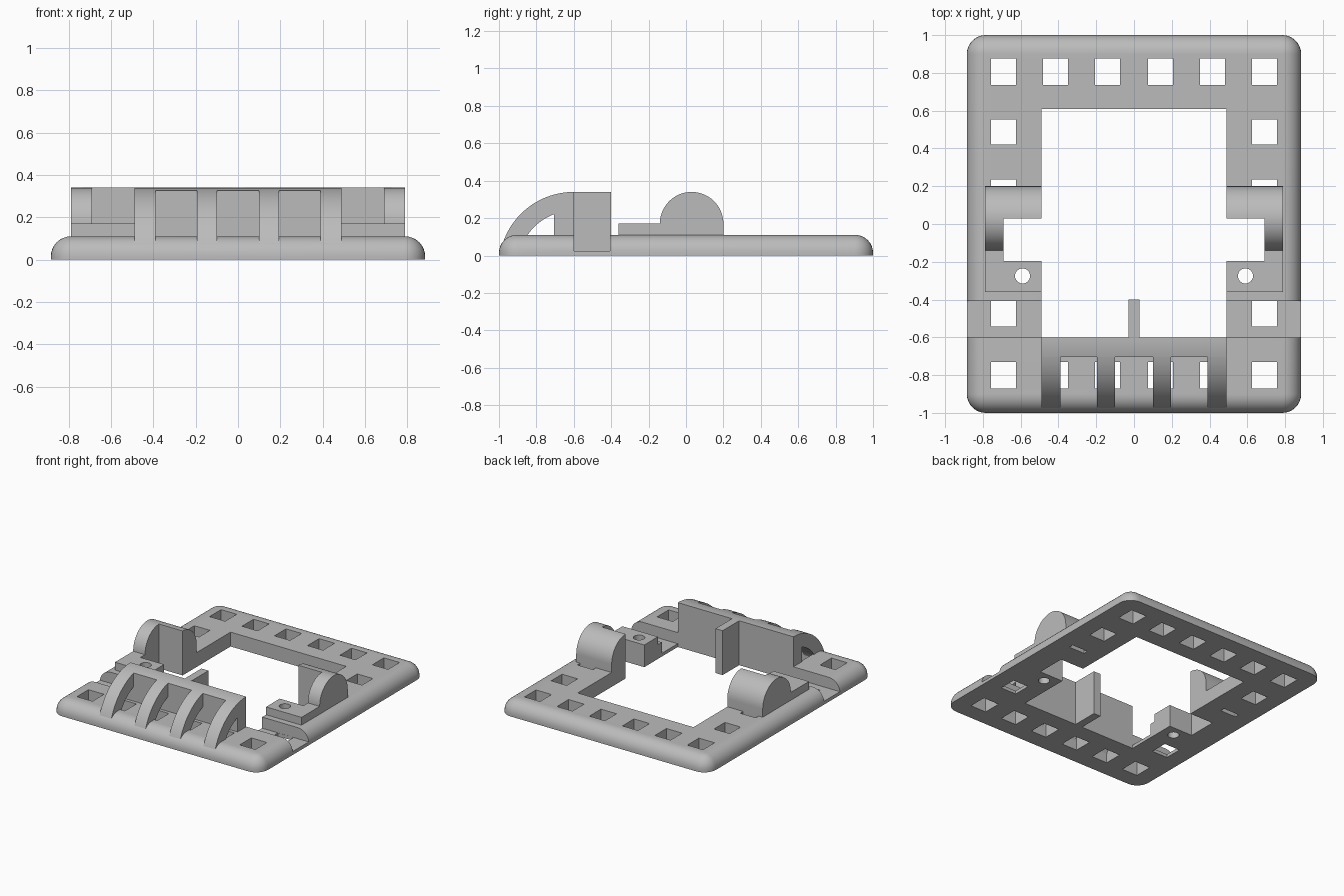
import bpy, bmesh, math
from mathutils import Vector

cube = bpy.data.objects.get("Cube")
if cube:
    bpy.data.objects.remove(cube, do_unlink=True)

grey = bpy.data.materials.new("light grey")
grey.use_nodes = True
COLOUR = (0.5, 0.5, 0.5, 1)
grey.diffuse_color = COLOUR
grey.node_tree.nodes["Principled BSDF"].inputs["Base Color"].default_value = COLOUR

HALF_X, THICK = 0.885, 0.11
OPEN_X, LUG_X = 0.49, 0.79


def make(name, bm):
    bmesh.ops.recalc_face_normals(bm, faces=bm.faces)
    mesh = bpy.data.meshes.new(name)
    bm.to_mesh(mesh)
    bm.free()
    mesh.materials.append(grey)
    ob = bpy.data.objects.new(name, mesh)
    bpy.context.collection.objects.link(ob)
    return ob


def add_box(bm, x0, x1, y0, y1, z0, z1):
    verts = bmesh.ops.create_cube(bm, size=1)["verts"]
    for v in verts:
        v.co = Vector(((x0 + x1) / 2 + v.co.x * (x1 - x0),
                       (y0 + y1) / 2 + v.co.y * (y1 - y0),
                       (z0 + z1) / 2 + v.co.z * (z1 - z0)))


def add_prism(bm, profile, x0, x1):
    """Extrude a (y, z) outline along x."""
    face = bm.faces.new([bm.verts.new((x0, y, z)) for y, z in profile])
    ext = bmesh.ops.extrude_face_region(bm, geom=[face])["geom"]
    bmesh.ops.translate(bm, vec=(x1 - x0, 0, 0),
                        verts=[g for g in ext if isinstance(g, bmesh.types.BMVert)])


def arc(cy, cz, r, a0, a1, n=20):
    return [(cy + r * math.cos(a0 + (a1 - a0) * i / n),
             cz + r * math.sin(a0 + (a1 - a0) * i / n)) for i in range(n + 1)]


def cut(ob, cutter):
    """Subtract a cutter and keep the plain result."""
    mod = ob.modifiers.new("cut", "BOOLEAN")
    mod.operation, mod.solver, mod.object = "DIFFERENCE", "EXACT", cutter
    dg = bpy.context.evaluated_depsgraph_get()
    mesh = bpy.data.meshes.new_from_object(ob.evaluated_get(dg))
    ob.modifiers.clear()
    ob.data = mesh
    bpy.data.objects.remove(cutter, do_unlink=True)


def smooth(ob):
    bpy.ops.object.select_all(action="DESELECT")
    ob.select_set(True)
    bpy.context.view_layer.objects.active = ob
    bpy.ops.object.shade_smooth_by_angle(angle=math.radians(30))


def lug_cutter(side):
    """Notch and pin hole shared by the frame and the lug."""
    bm = bmesh.new()
    add_box(bm, *sorted((side * 0.3, side * 0.69)), -0.195, 0.03, -0.2, 0.6)
    hole = bmesh.ops.create_cone(bm, cap_ends=True, segments=32,
                                 radius1=0.04, radius2=0.04, depth=1)["verts"]
    bmesh.ops.translate(bm, vec=(side * 0.59, -0.275, 0), verts=hole)
    cutter = make("lug_cutter", bm)
    cutter.hide_render = True
    return cutter


# Base frame: stacked rounded rectangles with a rounded upper edge
R, CORNER = 0.095, 0.1
levels = [(0, 0)] + [(R - R * math.cos(a), THICK - R + R * math.sin(a))
                     for a in (math.pi / 2 * i / 8 for i in range(9))]
bm = bmesh.new()
rings = []
for inset, z in levels:
    r = CORNER - inset
    ring = []
    for q, (sx, sy) in enumerate([(1, 1), (-1, 1), (-1, -1), (1, -1)]):
        for i in range(9):
            a = math.pi / 2 * (q + i / 8)
            ring.append(bm.verts.new((sx * (HALF_X - CORNER) + r * math.cos(a),
                                      sy * (1 - CORNER) + r * math.sin(a), z)))
    rings.append(ring)
count = len(rings[0])
for low, high in zip(rings, rings[1:]):
    for i in range(count):
        j = (i + 1) % count
        bm.faces.new((low[i], low[j], high[j], high[i]))
bm.faces.new(rings[0])
bm.faces.new(rings[-1])
frame = make("base_frame", bm)

# Central opening
bm = bmesh.new()
add_box(bm, -OPEN_X, OPEN_X, -0.6, 0.61, -0.2, 0.4)
cut(frame, make("opening_cutter", bm))

# Cross grooves beside the wall
bm = bmesh.new()
for s in (-1, 1):
    add_box(bm, *sorted((s * 0.4, s * 1.2)), -0.6, -0.407, 0.025, 0.4)
cut(frame, make("groove_cutter", bm))

# Square holes all round
bm = bmesh.new()
W = 0.066
for x in (0.14, 0.415, 0.69):
    for s in (-1, 1):
        for y in (-0.8, 0.805):
            add_box(bm, s * x - W, s * x + W, y - 0.07, y + 0.07, -0.2, 0.4)
for s in (-1, 1):
    for y0, y1 in ((0.42, 0.552), (0.199, 0.235), (-0.543, -0.408)):
        add_box(bm, s * 0.69 - W, s * 0.69 + W, y0, y1, -0.2, 0.4)
cut(frame, make("hole_cutter", bm))
for s in (-1, 1):
    cut(frame, lug_cutter(s))
smooth(frame)

# Hinge lugs: round knuckle with a low pad in front
outline = [(-0.36, 0.09), (0.2, 0.09)] + arc(0.03, 0.17, 0.17, 0, math.pi, 32) + [(-0.36, 0.17)]
for s, side in ((1, "left"), (-1, "right")):
    bm = bmesh.new()
    add_prism(bm, outline, s * OPEN_X, s * LUG_X)
    lug = make(side + "_hinge_lug", bm)
    cut(lug, lug_cutter(s))
    smooth(lug)

# Curved guard: ribs and rear wall share one arc centre
CY, CZ, R_OUT, R_IN, WALL_Y = -0.6, -0.06, 0.4, 0.3, -0.705


def angle_at_y(r):
    return math.acos((WALL_Y - CY) / r)


def angle_at_z(r, z):
    return math.pi - math.asin((z - CZ) / r)


rib = (arc(CY, CZ, R_OUT, angle_at_z(R_OUT, 0.03), angle_at_y(R_OUT))
       + arc(CY, CZ, R_IN, angle_at_y(R_IN), angle_at_z(R_IN, 0.03)))
for n, (x0, x1) in enumerate([(-0.49, -0.39), (-0.195, -0.1), (0.1, 0.195), (0.39, 0.49)]):
    bm = bmesh.new()
    add_prism(bm, rib, x0, x1)
    smooth(make("guard_rib_%d" % (n + 1), bm))

bm = bmesh.new()
wall = arc(CY, CZ, R_OUT, angle_at_y(R_OUT), math.pi / 2, 6) + [(CY, 0.09), (WALL_Y, 0.09)]
add_prism(bm, wall, -OPEN_X, OPEN_X)
smooth(make("rear_wall", bm))

# Centre fin behind the wall
bm = bmesh.new()
add_box(bm, -0.03, 0.03, -0.605, -0.4, 0, 0.34)
make("centre_fin", bm)
